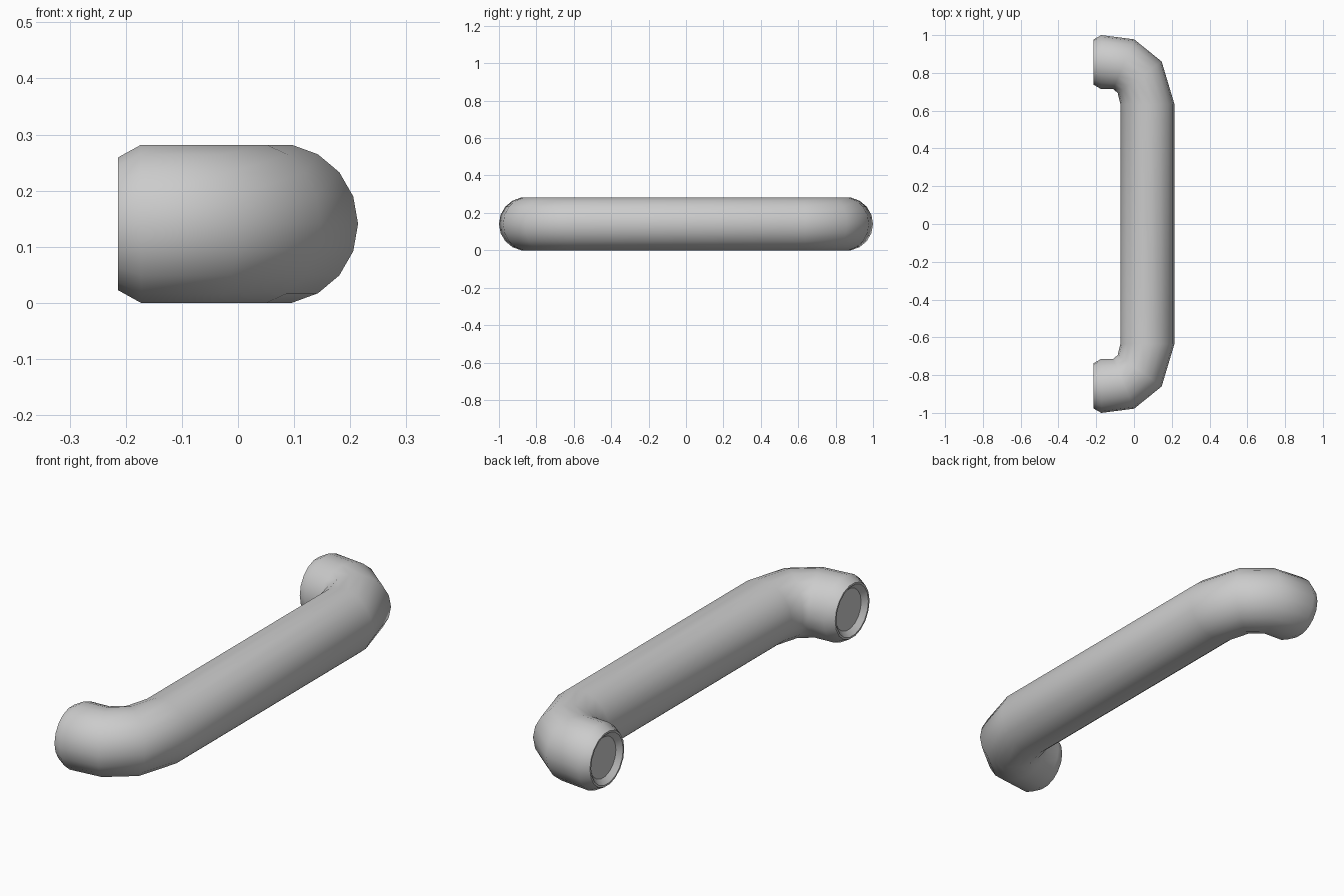
import bpy, bmesh
from math import sin, cos, pi, radians

if "Cube" in bpy.data.objects:
    bpy.data.objects.remove(bpy.data.objects["Cube"])

SIDES = 18
R = 0.143
ZC = R * sin(radians(80))   # flat top and bottom facets rest on z = 0

# Half path: centre x, centre y, radius, angle of the outward direction from +x
half = [
    (0.071, 0.635, R, 0),        # end of straight grip
    (0.030, 0.777, R, 35.5),     # elbow
    (-0.055, 0.846, R, 67),
    (-0.173, 0.857, R, 90),      # foot
    (-0.214, 0.857, 0.120, 90),  # chamfered rim
    (-0.214, 0.857, 0.112, 90),
    (-0.194, 0.857, 0.090, 90),  # recessed end disc
]
path = [(x, -y, r, -a) for x, y, r, a in reversed(half)] + half


def ring(bm, x, y, r, angle):
    a = radians(angle)
    verts = []
    for i in range(SIDES):
        t = 2 * pi * i / SIDES
        d = r * cos(t)
        verts.append(bm.verts.new((x + d * cos(a), y + d * sin(a), ZC + r * sin(t))))
    return verts


# Bent tubular handle, skinned ring by ring
bm = bmesh.new()
rings = [ring(bm, *p) for p in path]
for a, b in zip(rings, rings[1:]):
    for i in range(SIDES):
        j = (i + 1) % SIDES
        bm.faces.new((a[i], a[j], b[j], b[i]))

# Mounting discs at both ends
bm.faces.new(rings[0])
bm.faces.new(rings[-1])
bmesh.ops.recalc_face_normals(bm, faces=bm.faces)

mesh = bpy.data.meshes.new("pull_handle")
bm.to_mesh(mesh)
bm.free()
handle = bpy.data.objects.new("pull_handle", mesh)
bpy.context.collection.objects.link(handle)

# Smooth tube with crisp rims
bpy.context.view_layer.objects.active = handle
handle.select_set(True)
bpy.ops.object.shade_smooth_by_angle(angle=radians(40))
